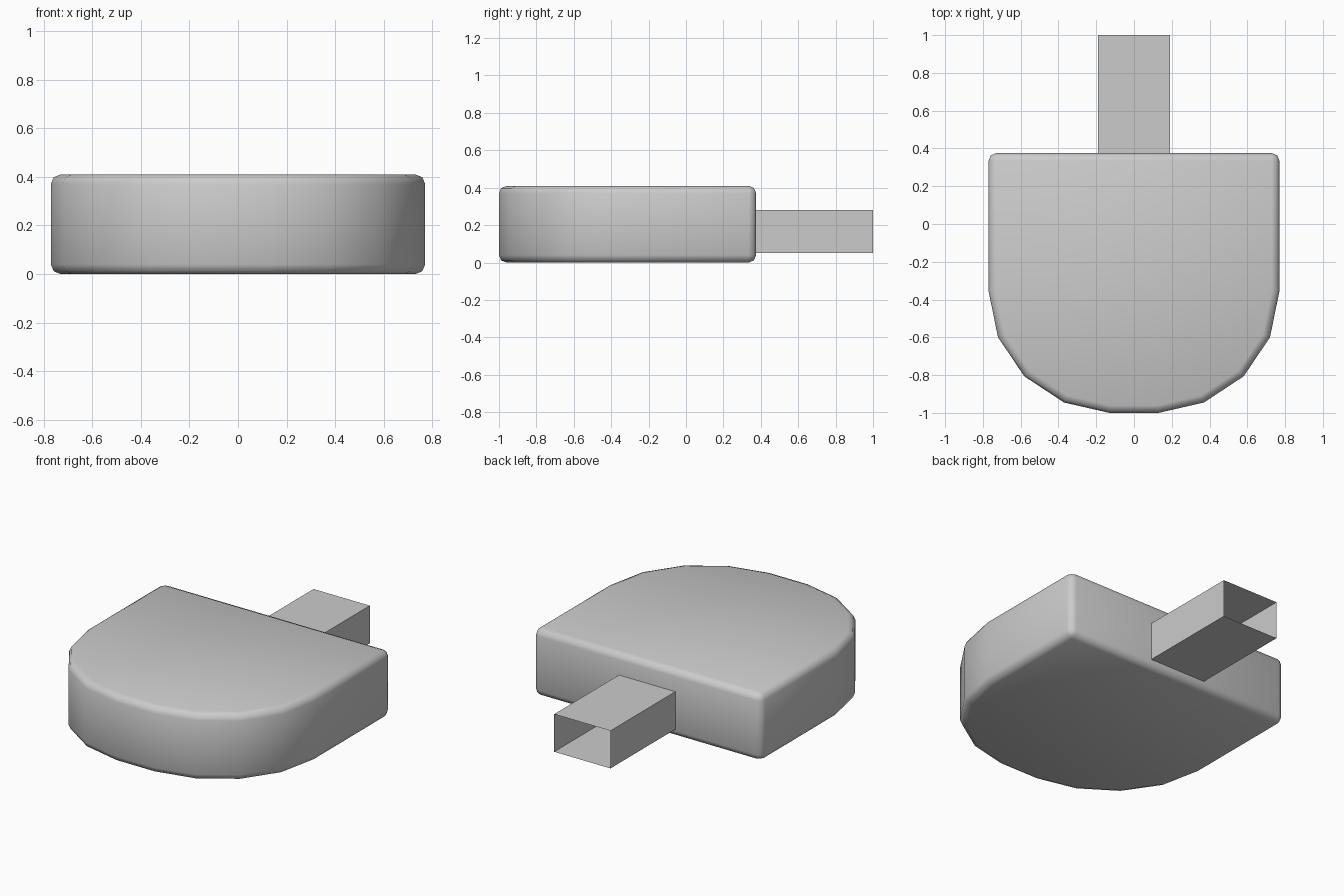
import bpy
import bmesh
import math

cube = bpy.data.objects.get("Cube")
if cube:
    bpy.data.objects.remove(cube, do_unlink=True)

BACK, TOP = 0.375, 0.41

grey = bpy.data.materials.new("plain grey")
grey.use_nodes = True
grey.diffuse_color = (0.6, 0.6, 0.6, 1)
grey.node_tree.nodes["Principled BSDF"].inputs["Base Color"].default_value = (0.6, 0.6, 0.6, 1)


def add_object(name, bm):
    mesh = bpy.data.meshes.new(name)
    bm.to_mesh(mesh)
    bm.free()
    mesh.materials.append(grey)
    obj = bpy.data.objects.new(name, mesh)
    bpy.context.collection.objects.link(obj)
    return obj


# Body: D-shaped outline, mirrored in x and extruded upwards
right_half = [(0.13, -1.0), (0.37, -0.945), (0.58, -0.807),
              (0.72, -0.60), (0.77, -0.355), (0.77, BACK)]
outline = right_half + [(-x, y) for x, y in reversed(right_half)]
bm = bmesh.new()
base = bm.faces.new([bm.verts.new((x, y, 0)) for x, y in outline])
extruded = bmesh.ops.extrude_face_region(bm, geom=[base], use_keep_orig=True)
top_verts = [g for g in extruded["geom"] if isinstance(g, bmesh.types.BMVert)]
bmesh.ops.translate(bm, verts=top_verts, vec=(0, 0, TOP))
bmesh.ops.recalc_face_normals(bm, faces=bm.faces)
body = add_object("body", bm)

# Rounded rims and back corners
bevel = body.modifiers.new("rounded_edges", "BEVEL")
bevel.width = 0.04
bevel.segments = 2
bevel.limit_method = "ANGLE"
bevel.angle_limit = math.radians(40)
bpy.ops.object.select_all(action="DESELECT")
body.select_set(True)
bpy.context.view_layer.objects.active = body
bpy.ops.object.modifier_apply(modifier=bevel.name)
bpy.ops.object.shade_smooth_by_angle(angle=math.radians(50))

# Plug: thin rectangular sleeve, open at the back
bm = bmesh.new()
section = [(-0.19, 0.05), (0.19, 0.05), (0.19, 0.28), (-0.19, 0.28)]
inner = [bm.verts.new((x, BACK, z)) for x, z in section]
outer = [bm.verts.new((x, 1.0, z)) for x, z in section]
for i in range(4):
    j = (i + 1) % 4
    bm.faces.new((inner[i], inner[j], outer[j], outer[i]))
bm.normal_update()
# Make the sleeve walls face outwards
if bm.faces[:][0].normal.z > 0:
    bmesh.ops.reverse_faces(bm, faces=bm.faces[:])
add_object("plug_sleeve", bm)
